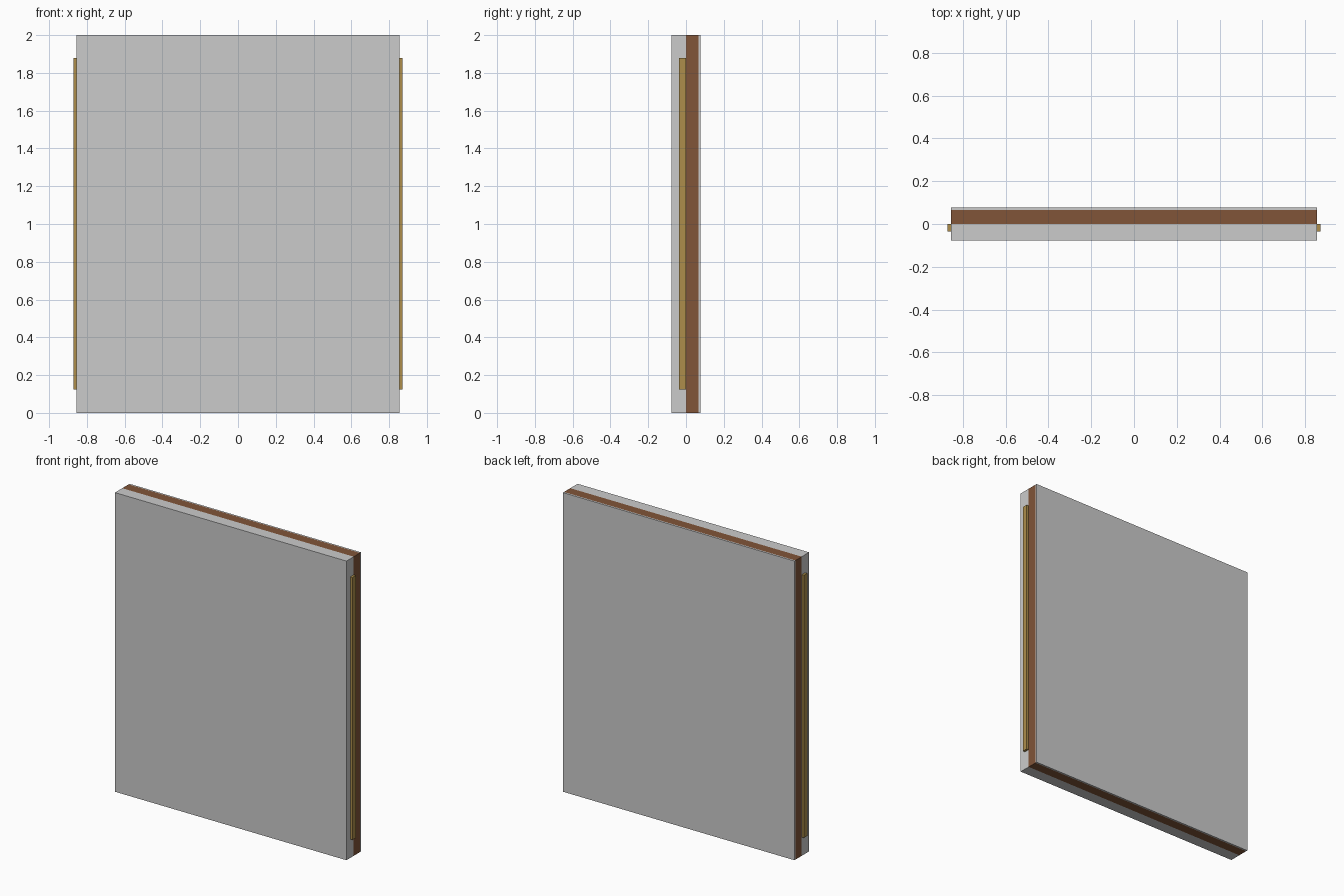
import bpy, bmesh
from mathutils import Matrix, Vector

if "Cube" in bpy.data.objects:
    bpy.data.objects.remove(bpy.data.objects["Cube"])


def material(name, rgb):
    m = bpy.data.materials.new(name)
    m.diffuse_color = (*rgb, 1.0)
    m.use_nodes = True
    m.node_tree.nodes["Principled BSDF"].inputs["Base Color"].default_value = m.diffuse_color
    return m


def box(name, lo, hi, mat=None):
    lo, hi = Vector(lo), Vector(hi)
    bm = bmesh.new()
    bmesh.ops.create_cube(bm, size=1.0, matrix=Matrix.Translation((lo + hi) / 2)
                          @ Matrix.Diagonal((*(hi - lo), 1.0)))
    mesh = bpy.data.meshes.new(name)
    bm.to_mesh(mesh)
    bm.free()
    ob = bpy.data.objects.new(name, mesh)
    bpy.context.collection.objects.link(ob)
    if mat:
        mesh.materials.append(mat)
    return ob


brown = material("brown_core", (0.22, 0.09, 0.04))
gold = material("gold_strip", (0.42, 0.27, 0.07))
W, D, H = 0.856, 0.077, 2.0
CORE_BACK = 0.066

# Layered panel: thick front, brown core, thin back sheet
box("front_panel", (-W, -D, 0), (W, 0, H))
box("panel_core", (-W, 0, 0), (W, CORE_BACK, H), brown)
box("back_panel", (-W, CORE_BACK, 0), (W, D, H))

# Raised strips on both side edges
for name, x0, x1 in (("left_strip", -W - 0.016, -W), ("right_strip", W, W + 0.016)):
    box(name, (x0, -0.036, 0.124), (x1, -0.001, 1.879), gold)
